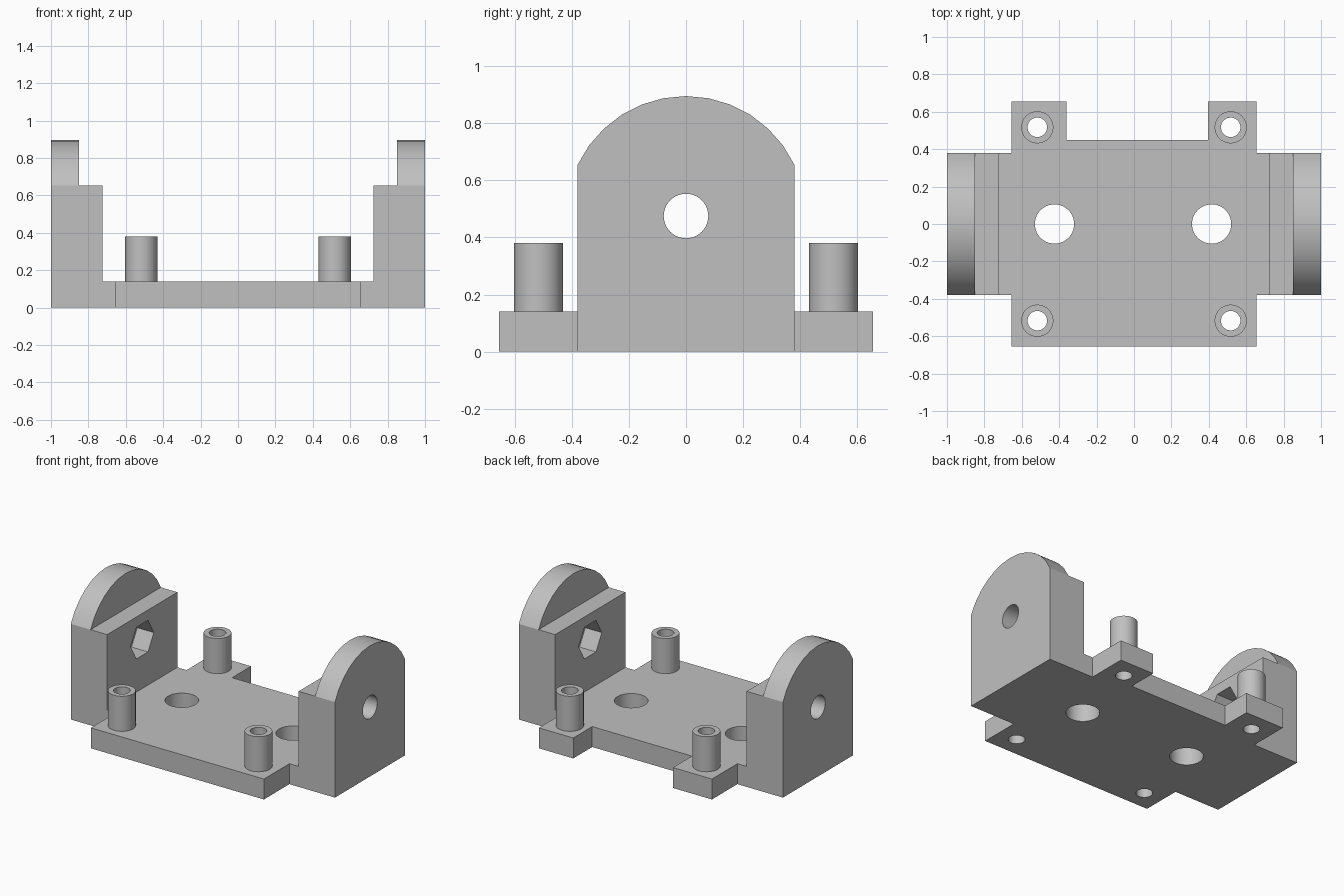
import bpy, bmesh, math
from mathutils import Matrix

if "Cube" in bpy.data.objects:
    bpy.data.objects.remove(bpy.data.objects["Cube"])

grey = bpy.data.materials.new("light_grey")
grey.diffuse_color = (0.53, 0.53, 0.53, 1)
grey.use_nodes = True
grey.node_tree.nodes["Principled BSDF"].inputs["Base Color"].default_value = grey.diffuse_color

T = 0.14                     # plate thickness
AXIS_Z = 0.475               # height of the pivot axis
ARC_R = 0.42                 # radius of the rounded wall top
HALF_W = 0.38                # half width of the walls
POST = 0.517                 # post offset from the centre


def prism(name, pts, lo, hi, along="z"):
    """Extrude a closed outline: (x, y) along z, or (y, z) along x."""
    bm = bmesh.new()
    place = (lambda a, b, d: (a, b, d)) if along == "z" else (lambda a, b, d: (d, a, b))
    bottom = [bm.verts.new(place(a, b, lo)) for a, b in pts]
    top = [bm.verts.new(place(a, b, hi)) for a, b in pts]
    bm.faces.new(bottom[::-1])
    bm.faces.new(top)
    for i in range(len(pts)):
        j = (i + 1) % len(pts)
        bm.faces.new((bottom[i], bottom[j], top[j], top[i]))
    bmesh.ops.recalc_face_normals(bm, faces=bm.faces)
    mesh = bpy.data.meshes.new(name)
    bm.to_mesh(mesh)
    bm.free()
    mesh.materials.append(grey)
    obj = bpy.data.objects.new(name, mesh)
    bpy.context.collection.objects.link(obj)
    return obj


def ring(a, b, r, n=40):
    return [(a + r * math.cos(2 * math.pi * i / n), b + r * math.sin(2 * math.pi * i / n))
            for i in range(n)]


def combine(target, tool, operation):
    """Apply a boolean and remove the tool object."""
    tool.hide_render = True
    mod = target.modifiers.new("cut", "BOOLEAN")
    mod.operation = operation
    mod.solver = "EXACT"
    mod.object = tool
    graph = bpy.context.evaluated_depsgraph_get()
    mesh = bpy.data.meshes.new_from_object(target.evaluated_get(graph))
    target.modifiers.clear()
    target.data = mesh
    bpy.data.objects.remove(tool)


def smooth(obj):
    bpy.ops.object.select_all(action="DESELECT")
    obj.select_set(True)
    bpy.context.view_layer.objects.active = obj
    bpy.ops.object.shade_smooth_by_angle(angle=math.radians(15))


# Base plate with side wings and two rear tabs
outline = [(-0.655, -0.655), (0.655, -0.655), (0.655, -HALF_W), (1, -HALF_W),
           (1, HALF_W), (0.655, HALF_W), (0.655, 0.655), (0.395, 0.655),
           (0.395, 0.45), (-0.36, 0.45), (-0.36, 0.655), (-0.655, 0.655),
           (-0.655, HALF_W), (-1, HALF_W), (-1, -HALF_W), (-0.655, -HALF_W)]
body = prism("bracket_body", outline, 0, T)

# Rounded wall outline, concentric with the pivot hole
start = math.acos(HALF_W / ARC_R)
arc = [(ARC_R * math.cos(a), AXIS_Z + ARC_R * math.sin(a))
       for a in (start + (math.pi - 2 * start) * i / 12 for i in range(13))]
shoulder = arc[0][1]
wall = [(-HALF_W, 0), (HALF_W, 0)] + arc
block = [(-HALF_W, 0), (HALF_W, 0), (HALF_W, shoulder), (-HALF_W, shoulder)]

for s in (-1, 1):
    # End wall and the lower thickening on its inner side
    combine(body, prism("inner_block", block, *sorted((s * 0.725, s * 0.9)), "x"), "UNION")
    combine(body, prism("end_wall", wall, *sorted((s * 0.85, s)), "x"), "UNION")
    # Hexagonal nut pocket inside, round hole right through
    combine(body, prism("nut_cutter", ring(0, AXIS_Z, 0.125, 6),
                        *sorted((s * 0.65, s * 0.85)), "x"), "DIFFERENCE")
    combine(body, prism("pivot_cutter", ring(0, AXIS_Z, 0.078),
                        *sorted((s * 0.6, s * 1.1)), "x"), "DIFFERENCE")
    # Large plate hole
    combine(body, prism("plate_cutter", ring(s * 0.42 - 0.005, 0, 0.105), -0.1, 0.3),
            "DIFFERENCE")
    # Screw holes below the posts
    for t in (-1, 1):
        combine(body, prism("screw_cutter", ring(s * POST, t * POST, 0.052), -0.1, 0.3),
                "DIFFERENCE")

# Merge the flat faces left split by the cuts
bm = bmesh.new()
bm.from_mesh(body.data)
bmesh.ops.remove_doubles(bm, verts=bm.verts, dist=1e-5)
bmesh.ops.dissolve_limit(bm, angle_limit=math.radians(0.5), verts=bm.verts, edges=bm.edges)
bm.to_mesh(body.data)
bm.free()
smooth(body)

# Hollow standoff posts
for s, side in ((-1, "left"), (1, "right")):
    for t, end in ((-1, "front"), (1, "back")):
        post = prism(f"{end}_{side}_post", ring(s * POST, t * POST, 0.086), T, 0.38)
        combine(post, prism("bore_cutter", ring(s * POST, t * POST, 0.052), 0, 0.5),
                "DIFFERENCE")
        smooth(post)
